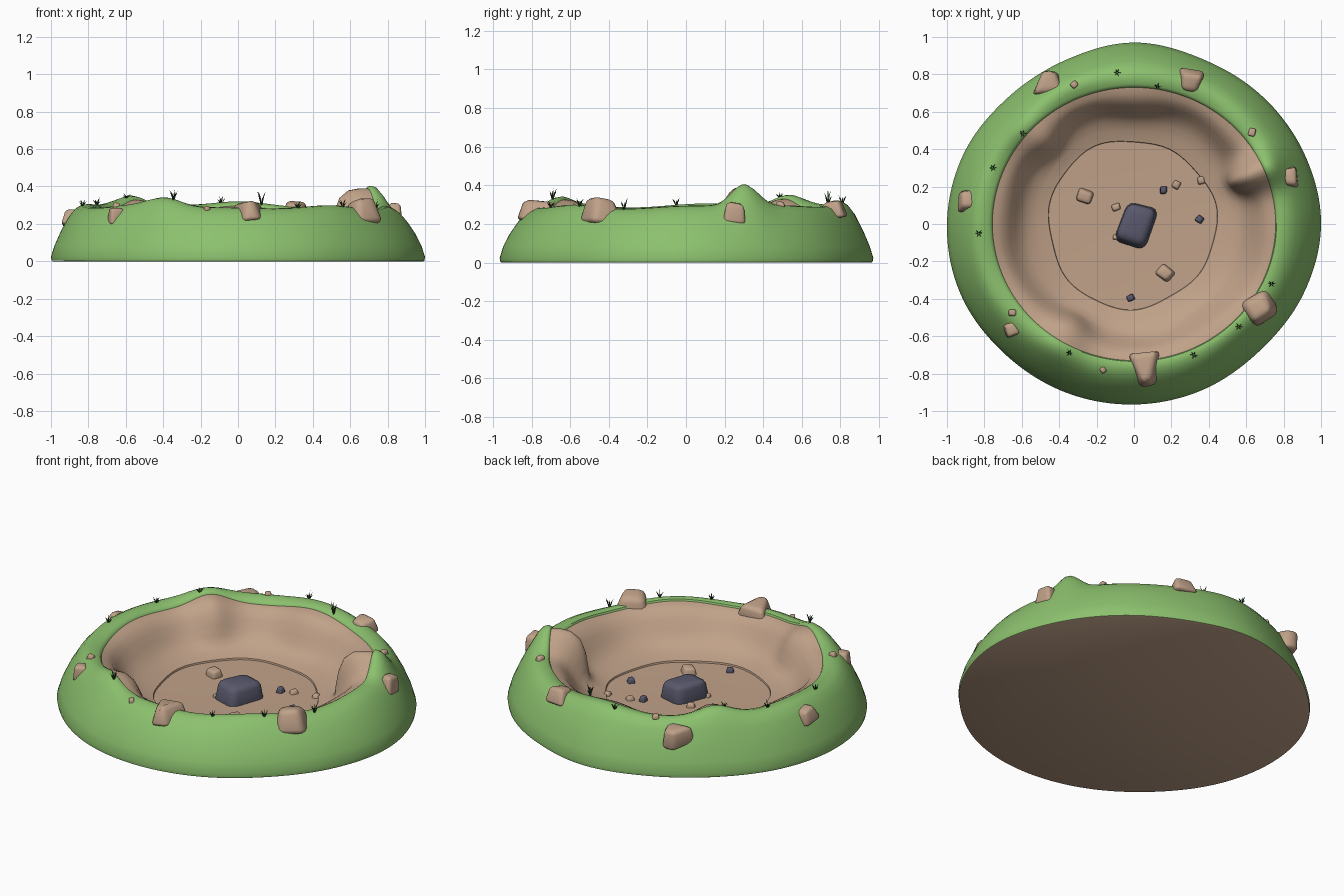
import bpy, bmesh, math, random
from mathutils import Vector, Euler
from mathutils.bvhtree import BVHTree

random.seed(11)
if "Cube" in bpy.data.objects:
    bpy.data.objects.remove(bpy.data.objects["Cube"])


def material(name, color):
    m = bpy.data.materials.new(name)
    m.use_nodes = True
    m.diffuse_color = (*color, 1)
    m.node_tree.nodes["Principled BSDF"].inputs["Base Color"].default_value = (*color, 1)
    return m


GRASS = material("grass green", (0.26, 0.53, 0.155))
EARTH = material("tan earth", (0.53, 0.36, 0.25))
SLATE = material("dark slate", (0.10, 0.10, 0.155))
BLADE = material("dark blade green", (0.035, 0.10, 0.028))


def finish(bm, name, mat, angle=60):
    mesh = bpy.data.meshes.new(name)
    bm.to_mesh(mesh)
    bm.free()
    mesh.materials.append(mat)
    ob = bpy.data.objects.new(name, mesh)
    bpy.context.collection.objects.link(ob)
    bpy.ops.object.select_all(action='DESELECT')
    ob.select_set(True)
    bpy.context.view_layer.objects.active = ob
    bpy.ops.object.shade_smooth_by_angle(angle=math.radians(angle))
    return ob


# Plan outline, rim ellipse and rim height, all as functions of angle
STEPS = 180
FLOOR = .054
OUTLINE = [1, .985, .968, .955, .97, .95, .955, .985, 1, 1, .98, .972, .965, .96, .955, .98]
BUMPS = [(23, 5.2, .115), (137, 7, .055), (239, 7.5, .05), (92, 10, .012)]


def outer(a):
    """Smooth curve through the outline radii."""
    n = len(OUTLINE)
    u = a / math.tau * n
    i, f = int(u), u % 1
    p, q, r, s = (OUTLINE[(i + k) % n] for k in (-1, 0, 1, 2))
    return q + .5 * f * (r - p + f * (2 * p - 5 * q + 4 * r - s + f * (3 * (q - r) + s - p)))


def inner(a):
    return math.hypot(.757 * math.cos(a), .73 * math.sin(a))


def floor_edge(a):
    return .45 - .012 * math.cos(a) + .008 * math.sin(3 * a + 1) + .006 * math.sin(7 * a)


def bump(a):
    total = .006 * math.sin(5 * a) + .005 * math.sin(8 * a + 2)
    for deg, width, height in BUMPS:
        d = (math.degrees(a) - deg + 180) % 360 - 180
        total += height * math.exp(-.5 * (d / width) ** 2)
    return total


def swell(a, t):
    """The bank is fuller towards the back and the right."""
    return .025 * math.cos(a - 2.2) * math.sin(math.pi * min(max(t, 0), 1)) ** 2


def lathe(name, rows, point, mat, cap=False, up=True):
    """Join rings of points; cap closes the last ring. Returns a tree for ray casts."""
    bm = bmesh.new()
    angles = [math.tau * i / STEPS for i in range(STEPS)]
    rings = []
    for row in rows:
        ring = []
        for a in angles:
            r, z = point(a, *row)
            ring.append(bm.verts.new((r * math.cos(a), r * math.sin(a), z)))
        rings.append(ring)
    for lo, hi in zip(rings, rings[1:]):
        for i in range(STEPS):
            j = (i + 1) % STEPS
            bm.faces.new((lo[i], lo[j], hi[j], hi[i]))
    if cap:
        bm.faces.new(rings[-1])
    bmesh.ops.recalc_face_normals(bm, faces=bm.faces)
    bm.normal_update()
    flat = max(bm.faces, key=lambda f: abs(f.normal.z))
    if (flat.normal.z > 0) != up:
        bmesh.ops.reverse_faces(bm, faces=bm.faces)
    tree = BVHTree.FromBMesh(bm)
    finish(bm, name, mat, 40)
    return tree


# Grass bank: from the inner lip, over the rim and down to the ground
bank_tree = lathe(
    "grass_bank",
    [(0, .274, 1), (.02, .284, 1), (.07, .29, 1), (.2, .293, .9), (.33, .286, .65),
     (.45, .268, .4), (.6, .227, .2), (.78, .156, .05), (.92, .085, 0), (1, .024, 0), (.985, .003, 0)],
    lambda a, t, z, w: (inner(a) + t * (outer(a) - inner(a)), z + w * bump(a) + swell(a, t)),
    GRASS)

# Earth wall of the bowl: a shoulder, a steep drop and an apron, bulging inwards at each bump
lathe(
    "crater_wall",
    [(0, .274, 1, 0), (.1, .266, 1.08, .15), (.2, .248, 1.15, .4), (.3, .212, 1.1, .6),
     (.4, .168, .8, .6), (.5, .132, .4, .45), (.62, .104, .1, .2), (.8, .082, 0, 0),
     (1, .066, 0, 0), (1.01, FLOOR, 0, 0)],
    lambda a, s, z, w, push: (inner(a) + s * (floor_edge(a) - inner(a)) - push * bump(a), z + w * bump(a)),
    EARTH)

# Floor and underside
lathe("crater_floor", [(1.02, FLOOR + .003), (.8, FLOOR), (.3, FLOOR - .004)],
      lambda a, s, z: (s * floor_edge(a), z), EARTH, cap=True)
lathe("underside", [(.985, .003), (.96, 0)],
      lambda a, s, z: (inner(a) + s * (outer(a) - inner(a)), z), EARTH, cap=True, up=False)


def ground(x, y):
    hit = bank_tree.ray_cast(Vector((x, y, 2)), Vector((0, 0, -1)))
    return hit[0].z if hit[0] else FLOOR


def rock(name, x, y, size, mat, lift, turn, pinch=0.0, tilt=.15, taper=.72, jitter=.07):
    """Rounded, irregular block; pinch widens its plan towards its back end."""
    bm = bmesh.new()
    bmesh.ops.create_cube(bm, size=1)
    for v in bm.verts:
        k = taper if v.co.z > 0 else 1
        v.co = Vector((v.co.x * k * (1 + pinch * v.co.y), v.co.y * k, v.co.z))
        v.co += Vector([random.uniform(-jitter, jitter) for _ in range(3)])
    bmesh.ops.bevel(bm, geom=bm.edges[:], offset=.2, segments=3,
                    profile=.5, affect='EDGES', clamp_overlap=True)
    bmesh.ops.recalc_face_normals(bm, faces=bm.faces)
    spin = Euler((random.uniform(-tilt, tilt), random.uniform(-tilt, tilt), turn)).to_matrix()
    for v in bm.verts:
        v.co = spin @ Vector([c * s for c, s in zip(v.co, size)])
    ob = finish(bm, name, mat, 75)
    ob.location = (x, y, ground(x, y) + lift)


# Boulders set into the bank
for i, (x, y, sx, sy, sz, turn, pinch, lift) in enumerate([
        (.672, -.445, .19, .175, .14, .5, .2, -.012), (.062, -.775, .14, .19, .11, .12, .9, -.02),
        (-.453, .755, .15, .15, .11, 0, -.9, .01), (.305, .765, .13, .125, .09, -.2, .3, -.012),
        (.835, .25, .085, .12, .1, .1, .1, -.01), (-.89, .13, .1, .12, .09, .1, -.3, -.015),
        (-.655, -.565, .08, .085, .08, .4, -.3, -.012)]):
    rock(f"boulder_{i + 1}", x, y, (sx, sy, sz), EARTH, lift, turn, pinch)

# Pebbles on the bank and on the floor
for i, (x, y, s) in enumerate([
        (-.65, -.475, .044), (-.32, .745, .038), (.63, .49, .046), (-.165, -.78, .036),
        (-.26, .15, .09), (-.095, .09, .048), (.225, .21, .048), (.36, .235, .048),
        (.165, -.26, .09), (-.095, -.07, .036)]):
    rock(f"pebble_{i + 1}", x, y, (s, s * .9, s * .65), EARTH, s * .1, i * .7, tilt=.08)

# Fallen stone embedded in the middle, with its fragments
rock("fallen_stone", .01, -.005, (.185, .235, .142), SLATE, .027, -.32, tilt=.03, taper=.85, jitter=.05)
for i, (x, y) in enumerate([(.157, .18), (.35, .025), (-.018, -.395)]):
    rock(f"fragment_{i + 1}", x, y, (.038, .042, .036), SLATE, .01, i, tilt=.08)

# Grass tufts: thin curved blades fanning out from one point
for i, (x, y, h) in enumerate([
        (-.09, .81, .05), (.125, .735, .08), (-.595, .485, .03), (-.755, .3, .045),
        (-.83, -.05, .045), (.735, -.32, .065), (.56, -.55, .05), (.32, -.7, .045), (-.345, -.69, .065)]):
    bm = bmesh.new()
    for k in range(6):
        a = math.tau * k / 6 + random.uniform(-.3, .3)
        out, side = Vector((math.cos(a), math.sin(a), 0)), Vector((-math.sin(a), math.cos(a), 0))
        tall = h * random.uniform(.6, 1)
        base, mid = out * .002, out * .008 + Vector((0, 0, tall * .6))
        tip = out * .022 + Vector((0, 0, tall))
        pts = [base - side * .0035, base + side * .0035, mid + side * .0025, tip, mid - side * .0025]
        bm.faces.new([bm.verts.new(p) for p in pts])
    finish(bm, f"grass_tuft_{i + 1}", BLADE).location = (x, y, ground(x, y) - .006)
